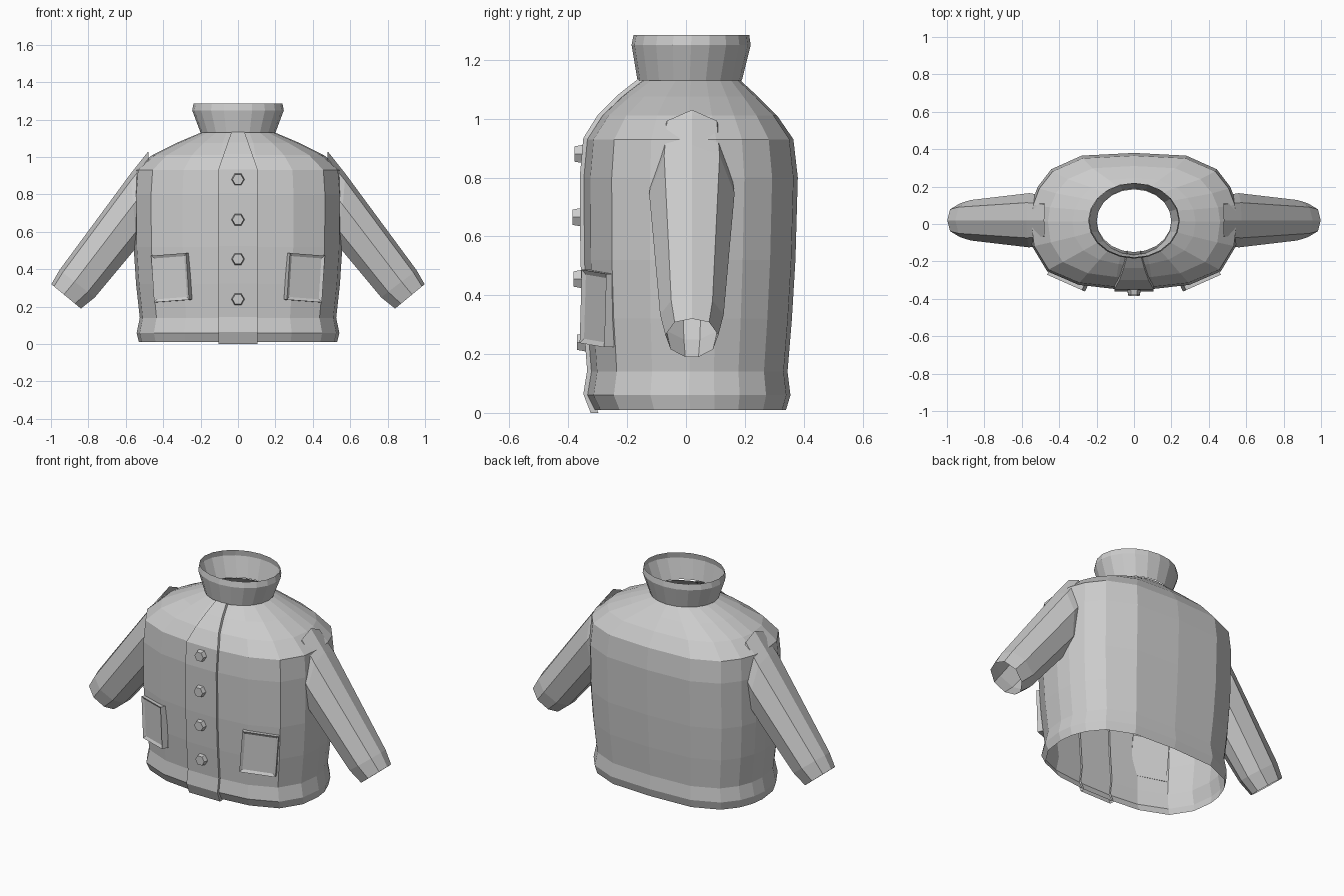
import bpy, bmesh, math
from mathutils import Vector, Matrix

cube = bpy.data.objects.get("Cube")
if cube:
    bpy.data.objects.remove(cube, do_unlink=True)

cloth = bpy.data.materials.new("light_grey_cloth")
cloth.use_nodes = True
cloth.diffuse_color = (0.6, 0.6, 0.6, 1)
cloth.node_tree.nodes["Principled BSDF"].inputs["Base Color"].default_value = (0.6, 0.6, 0.6, 1)


def finish(name, bm, recalc=True):
    """Turn a bmesh into a flat shaded object."""
    if recalc:
        bmesh.ops.recalc_face_normals(bm, faces=bm.faces)
    mesh = bpy.data.meshes.new(name)
    bm.to_mesh(mesh)
    bm.free()
    mesh.materials.append(cloth)
    ob = bpy.data.objects.new(name, mesh)
    bpy.context.collection.objects.link(ob)
    return ob


def loft(name, rings, closed=True):
    """Skin a list of point rings with quads, leaving the ends open."""
    bm = bmesh.new()
    rows = [[bm.verts.new(p) for p in ring] for ring in rings]
    n = len(rows[0])
    for a, b in zip(rows, rows[1:]):
        for i in range(n if closed else n - 1):
            j = (i + 1) % n
            bm.faces.new((a[i], a[j], b[j], b[i]))
    return finish(name, bm)


# Half outline of the torso, from the back round to the front
HALF = [(0, 1), (.5, .96), (.79, .76), (.92, .5), (.98, .25), (1, 0),
        (.97, -.38), (.83, -.74), (.53, -.94), (.19, -1)]
OUTLINE = HALF + [(0, -1)] + [(-x, y) for x, y in reversed(HALF[1:])]
COUNT = len(OUTLINE)


def torso_ring(z, width, front, back, roundness):
    mid, depth = (front + back) / 2, (back - front) / 2
    ring = []
    for i, (x, y) in enumerate(OUTLINE):
        a = math.tau * i / COUNT
        x += (math.sin(a) - x) * roundness
        y += (math.cos(a) - y) * roundness
        ring.append((x * width, mid + y * depth, z))
    return ring


# Torso: height, half width, front, back, roundness
TORSO = [(.01, .53, -.31, .34, 0), (.06, .542, -.335, .355, 0),
         (.14, .525, -.322, .345, 0), (.32, .545, -.336, .36, 0),
         (.52, .558, -.345, .372, 0), (.8, .56, -.347, .38, 0),
         (.93, .55, -.335, .365, 0), (1.01, .46, -.285, .31, .1),
         (1.075, .33, -.22, .245, .5), (1.13, .2, -.15, .185, 1)]
loft("jacket_body", [torso_ring(*r) for r in TORSO])

# Stand-up collar flaring outwards
COLLAR = [(1.13, .2, -.165, .19, 1), (1.25, .245, -.185, .22, 1), (1.285, .238, -.178, .215, 1)]
loft("collar", [torso_ring(*r) for r in COLLAR])

# Button placket, narrowing towards the neck
strip = []
for z, _, front, _, _ in TORSO:
    w = .105 if z < .94 else .105 - .07 * (z - .93) / .2
    lift = front - .014
    z = 0 if z < .05 else z + .004
    strip.append([(-w, front + .012, z), (-w, lift, z), (w, lift, z), (w, front + .012, z)])
loft("placket", strip, closed=False)

# Hexagonal buttons
for n, (z, y) in enumerate([(.24, -.345), (.455, -.357), (.665, -.361), (.88, -.354)]):
    bm = bmesh.new()
    bmesh.ops.create_cone(bm, cap_ends=True, segments=6, radius1=.037, radius2=.03, depth=.034,
                          matrix=Matrix.Translation((0, y - .008, z)) @ Matrix.Rotation(math.pi / 2, 4, 'X')
                          @ Matrix.Rotation(math.pi / 6, 4, 'Z'))
    finish(f"button_{n + 1}", bm)

# Sleeves: upper edge, lower edge, half depth of each ring
CUT = [(1, 0), (.82, .65), (.15, 1), (-.6, .8), (-1, .25)]
SECTION = CUT + [(t, -y) for t, y in reversed(CUT[1:])]
SLEEVE = [((.48, 1.03), (.46, .62), .13), ((.575, .91), (.54, .52), .145),
          ((.955, .395), (.765, .25), .108), ((.998, .32), (.84, .19), .09)]

for side, s in (("left", 1), ("right", -1)):
    rings = []
    for top, low, depth in SLEEVE:
        top, low = Vector(top), Vector(low)
        mid, half = (top + low) / 2, (top - low) / 2
        pts = [(mid + half * t, .02 + depth * y) for t, y in SECTION]
        rings.append([(s * p.x, y, p.y) for p, y in pts])
    loft(side + "_sleeve", rings)

    # Patch pocket with a recessed panel, following the curve of the front
    bm = bmesh.new()
    turn = (Matrix.Translation((s * .355, -.298, .355)) @ Matrix.Rotation(s * math.radians(24), 4, 'Z')
            @ Matrix.Rotation(s * math.radians(4), 4, 'Y'))
    bmesh.ops.create_cube(bm, size=1, matrix=Matrix.Diagonal((.205, .04, .25, 1)))
    face = min(bm.faces, key=lambda f: f.calc_center_median().y)
    bmesh.ops.inset_region(bm, faces=[face], thickness=.022)
    bmesh.ops.translate(bm, verts=face.verts, vec=(0, .009, 0))
    bm.transform(turn)
    finish(side + "_pocket", bm)
